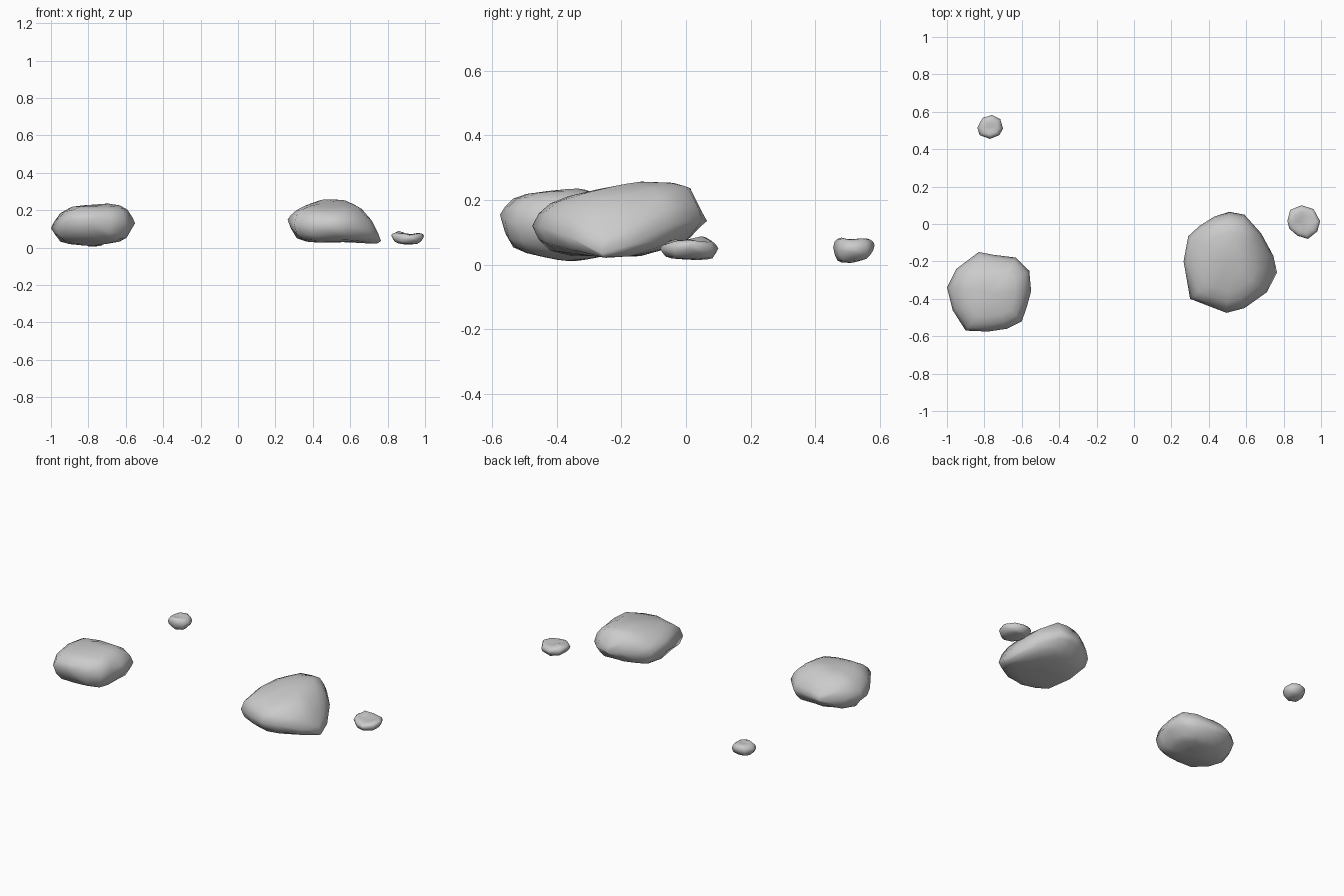
import bpy, bmesh, math

RINGS = (0.3, 0.6, 0.8, 0.93)


def lerp(profile, t):
    """Height at t along a piecewise straight profile."""
    if t <= profile[0][0]:
        return profile[0][1]
    for (a, za), (b, zb) in zip(profile, profile[1:]):
        if t <= b:
            return za + (zb - za) * (t - a) / (b - a)
    return profile[-1][1]


def rock(name, outline, top_x, low_x, top_y, low_y):
    """Stone from a plan outline plus its front and side silhouettes."""
    n = len(outline)
    cx = sum(p[0] for p in outline) / n
    cy = sum(p[1] for p in outline) / n
    bm = bmesh.new()

    def vert(px, py, r, side):
        x, y = cx + (px - cx) * r, cy + (py - cy) * r
        top = min(lerp(top_x, x), lerp(top_y, y))
        low = max(lerp(low_x, x), lerp(low_y, y))
        half = max(top - low, 0.01) / 2
        z = (top + low) / 2 + side * half * math.sqrt(1 - r ** 6)
        return bm.verts.new((x, y, z))

    rim = [vert(px, py, 1, 0) for px, py in outline]
    for side in (1, -1):
        pole = vert(cx, cy, 0, side)
        loops = [[vert(px, py, r, side) for px, py in outline] for r in RINGS] + [rim]
        for i in range(n):
            j = (i + 1) % n
            bm.faces.new((pole, loops[0][i], loops[0][j]))
            for a, b in zip(loops, loops[1:]):
                bm.faces.new((a[i], b[i], b[j], a[j]))
    bmesh.ops.recalc_face_normals(bm, faces=bm.faces)
    me = bpy.data.meshes.new(name)
    bm.to_mesh(me)
    bm.free()
    ob = bpy.data.objects.new(name, me)
    bpy.context.collection.objects.link(ob)
    bpy.ops.object.select_all(action='DESELECT')
    ob.select_set(True)
    bpy.context.view_layer.objects.active = ob
    bpy.ops.object.shade_smooth_by_angle(angle=math.radians(60))


# Round boulder at the left
rock("left_boulder",
     [(-1, -.34), (-.95, -.24), (-.83, -.15), (-.75, -.165), (-.63, -.18), (-.56, -.25),
      (-.55, -.36), (-.575, -.45), (-.60, -.52), (-.68, -.56), (-.78, -.575), (-.9, -.57), (-.97, -.46)],
     [(-1, .13), (-.965, .19), (-.88, .222), (-.66, .238), (-.58, .21), (-.55, .15)],
     [(-1, .08), (-.96, .02), (-.78, .008), (-.6, .035), (-.55, .11)],
     [(-.58, .18), (-.55, .215), (-.33, .238), (-.22, .2), (-.15, .13)],
     [(-.58, .14), (-.55, .045), (-.36, .008), (-.22, .03), (-.15, .09)])

# Large boulder sloping down to the right
rock("right_boulder",
     [(.29, -.065), (.35, -.01), (.43, .04), (.51, .065), (.59, .05), (.68, -.05), (.745, -.17),
      (.765, -.26), (.71, -.365), (.59, -.45), (.495, -.475), (.39, -.435), (.30, -.40), (.265, -.2)],
     [(.26, .175), (.29, .205), (.45, .257), (.58, .255), (.66, .21), (.73, .14), (.765, .06)],
     [(.26, .13), (.3, .04), (.4, .025), (.62, .03), (.72, .01), (.75, 0), (.765, .01)],
     [(-.475, .15), (-.45, .195), (-.3, .228), (-.15, .257), (.01, .255), (.065, .15)],
     [(-.475, .09), (-.45, .04), (-.35, .012), (-.22, 0), (-.1, .04), (0, .06), (.065, .12)])

# Dished pebble at the far right
rock("right_pebble",
     [(.82, .015), (.835, .075), (.895, .10), (.96, .08), (.995, .015), (.98, -.04),
      (.93, -.08), (.875, -.063), (.83, -.025)],
     [(.82, .085), (.845, .095), (.9, .075), (.93, .066), (.96, .08), (1, .08)],
     [(.82, .05), (.84, .025), (.9, .015), (.97, .02), (1, .05)],
     [(-.085, .075), (-.05, .08), (0, .075), (.045, .095), (.085, .08), (.1, .06)],
     [(-.085, .04), (-.06, .02), (.02, .015), (.08, .01), (.1, .04)])

# Small pebble at the back
rock("back_pebble",
     [(-.838, .515), (-.81, .567), (-.76, .583), (-.715, .56), (-.70, .51),
      (-.72, .475), (-.77, .455), (-.825, .475)],
     [(-.84, .065), (-.8, .085), (-.73, .085), (-.70, .065)],
     [(-.84, .035), (-.8, .005), (-.73, .008), (-.70, .035)],
     [(.45, .085), (.465, .092), (.5, .077), (.55, .083), (.583, .08)],
     [(.45, .03), (.47, .005), (.51, .005), (.56, .018), (.583, .04)])
